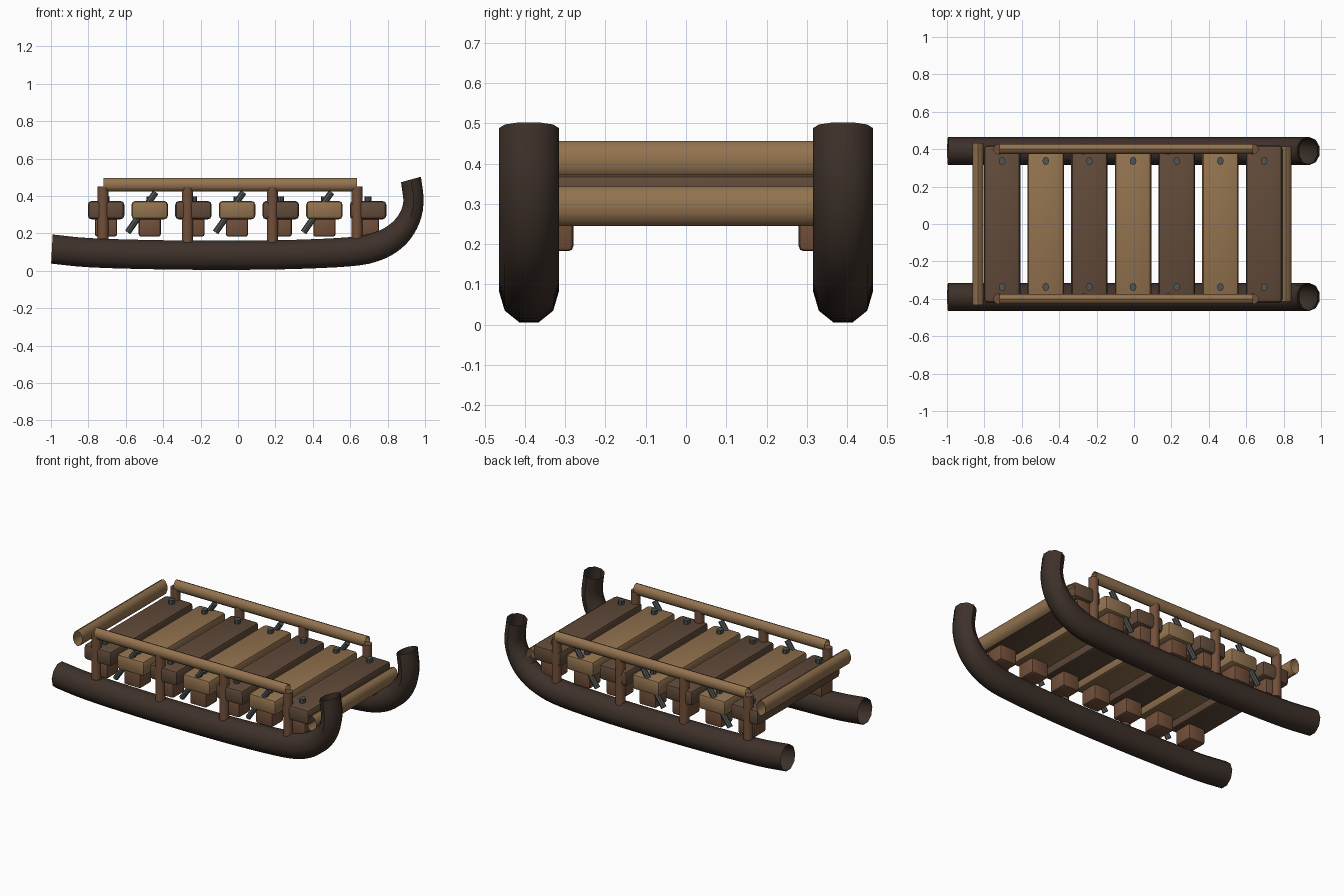
import bpy, bmesh, math
from mathutils import Vector, Matrix

if "Cube" in bpy.data.objects:
    bpy.data.objects.remove(bpy.data.objects["Cube"])


def mat(name, r, g, b):
    m = bpy.data.materials.new(name)
    m.diffuse_color = (r, g, b, 1)
    m.use_nodes = True
    m.node_tree.nodes["Principled BSDF"].inputs["Base Color"].default_value = m.diffuse_color
    return m


DARK = mat("runner_wood", .048, .031, .023)
BROWN = mat("dark_slat_wood", .12, .07, .042)
LIGHT = mat("light_wood", .29, .17, .078)
POST = mat("post_wood", .17, .08, .042)
METAL = mat("metal", .08, .09, .09)


def finish(name, bm, material, smooth=False):
    bmesh.ops.recalc_face_normals(bm, faces=bm.faces)
    me = bpy.data.meshes.new(name)
    bm.to_mesh(me)
    bm.free()
    ob = bpy.data.objects.new(name, me)
    bpy.context.collection.objects.link(ob)
    me.materials.append(material)
    if smooth:
        bpy.ops.object.select_all(action='DESELECT')
        ob.select_set(True)
        bpy.context.view_layer.objects.active = ob
        bpy.ops.object.shade_smooth_by_angle(angle=math.radians(42))
    return ob


def box(name, center, size, material, bevel):
    bm = bmesh.new()
    bmesh.ops.create_cube(bm, size=1)
    bmesh.ops.scale(bm, vec=size, verts=bm.verts)
    bmesh.ops.bevel(bm, geom=bm.edges[:], offset=bevel, segments=2,
                    profile=.5, affect='EDGES')
    bmesh.ops.translate(bm, vec=center, verts=bm.verts)
    return finish(name, bm, material, True)


def rod(name, a, b, radii, material, sides=10, caps=True):
    """Straight round bar from a to b; radii are its two cross-section radii."""
    a, b = Vector(a), Vector(b)
    d = (b - a).normalized()
    up = Vector((0, 0, 1)) if abs(d.z) < .95 else Vector((0, 1, 0))
    u = d.cross(up).normalized()
    v = u.cross(d)
    bm = bmesh.new()
    bmesh.ops.create_cone(bm, cap_ends=caps, segments=sides, radius1=1, radius2=1, depth=1)
    m = Matrix((u * radii[0], v * radii[1], d * (b - a).length)).transposed().to_4x4()
    m.translation = (a + b) / 2
    bmesh.ops.transform(bm, matrix=m, verts=bm.verts)
    return finish(name, bm, material, True)


def spline(pts, steps):
    """Smooth curve through the points."""
    p = [Vector(q) for q in pts]
    p = [2 * p[0] - p[1]] + p + [2 * p[-1] - p[-2]]
    out = []
    for i in range(1, len(p) - 2):
        for k in range(steps):
            t = k / steps
            out.append(.5 * (2 * p[i] + (p[i + 1] - p[i - 1]) * t
                             + (2 * p[i - 1] - 5 * p[i] + 4 * p[i + 1] - p[i + 2]) * t * t
                             + (3 * p[i] - p[i - 1] - 3 * p[i + 1] + p[i + 2]) * t ** 3))
    return out + [p[-2]]


def runner(name, y):
    path = spline([(-.995, .116), (-.8, .097), (-.5, .087), (-.15, .083), (.25, .086),
                   (.6, .102), (.75, .132), (.85, .19), (.912, .27), (.938, .365),
                   (.925, .488)], 4)
    sx, sy, sz, n = .057, .0745, .082, 10
    bm, rings = bmesh.new(), []
    for i, c in enumerate(path):
        t = path[min(i + 1, len(path) - 1)] - path[max(i - 1, 0)]
        t = Vector((t.x / sx, t.y / sz)).normalized()
        ring = []
        for k in range(n):
            a = 2 * math.pi * k / n
            h = math.sin(a)
            ring.append(bm.verts.new((c.x - t.y * sx * h, y + sy * math.cos(a),
                                      c.y + t.x * sz * h)))
        rings.append(ring)
    for r, s in zip(rings, rings[1:]):
        for k in range(n):
            bm.faces.new((r[k], r[(k + 1) % n], s[(k + 1) % n], s[k]))
    finish(name, bm, DARK, True)


# slats across the deck
slat_x = [-.005 + .2335 * i for i in range(-3, 4)]
for i, x in enumerate(slat_x):
    box(f"slat_{i+1}", (x, 0, .324), (.195, .84, .098), LIGHT if i % 2 else BROWN, .02)

for side, s in (("front", -1), ("back", 1)):
    # upturned open tube runners
    runner(f"{side}_runner", s * .39)
    # blocks and bolts at slat ends
    for i, x in enumerate(slat_x):
        box(f"{side}_block_{i+1}", (x, s * .34, .24), (.118, .12, .115), POST, .012)
        rod(f"{side}_bolt_{i+1}", (x, s * .337, .36), (x, s * .337, .398), (.018, .022), METAL, 8)
    # posts holding the rail
    for i, (x, z) in enumerate(((-.722, .17), (-.27, .152), (.184, .152), (.636, .168))):
        rod(f"{side}_post_{i+1}", (x, s * .40, z), (x, s * .40, .45), (.03, .03), POST)
    # side rail
    rod(f"{side}_rail", (-.72, s * .402, .46), (.636, s * .402, .46), (.028, .036), LIGHT, 10, False)
    # slanted metal braces
    for i, x in enumerate((-.515, -.045, .425)):
        rod(f"{side}_brace_{i+1}", (x - .075, s * .395, .205), (x + .075, s * .395, .42),
            (.017, .017), METAL, 8)

# cross bars at both ends of the deck
rod("rear_crossbar", (-.834, -.433, .407), (-.834, .433, .407), (.032, .049), LIGHT, 10, False)
rod("nose_crossbar", (.812, -.415, .294), (.812, .415, .294), (.032, .049), LIGHT, 10, False)
